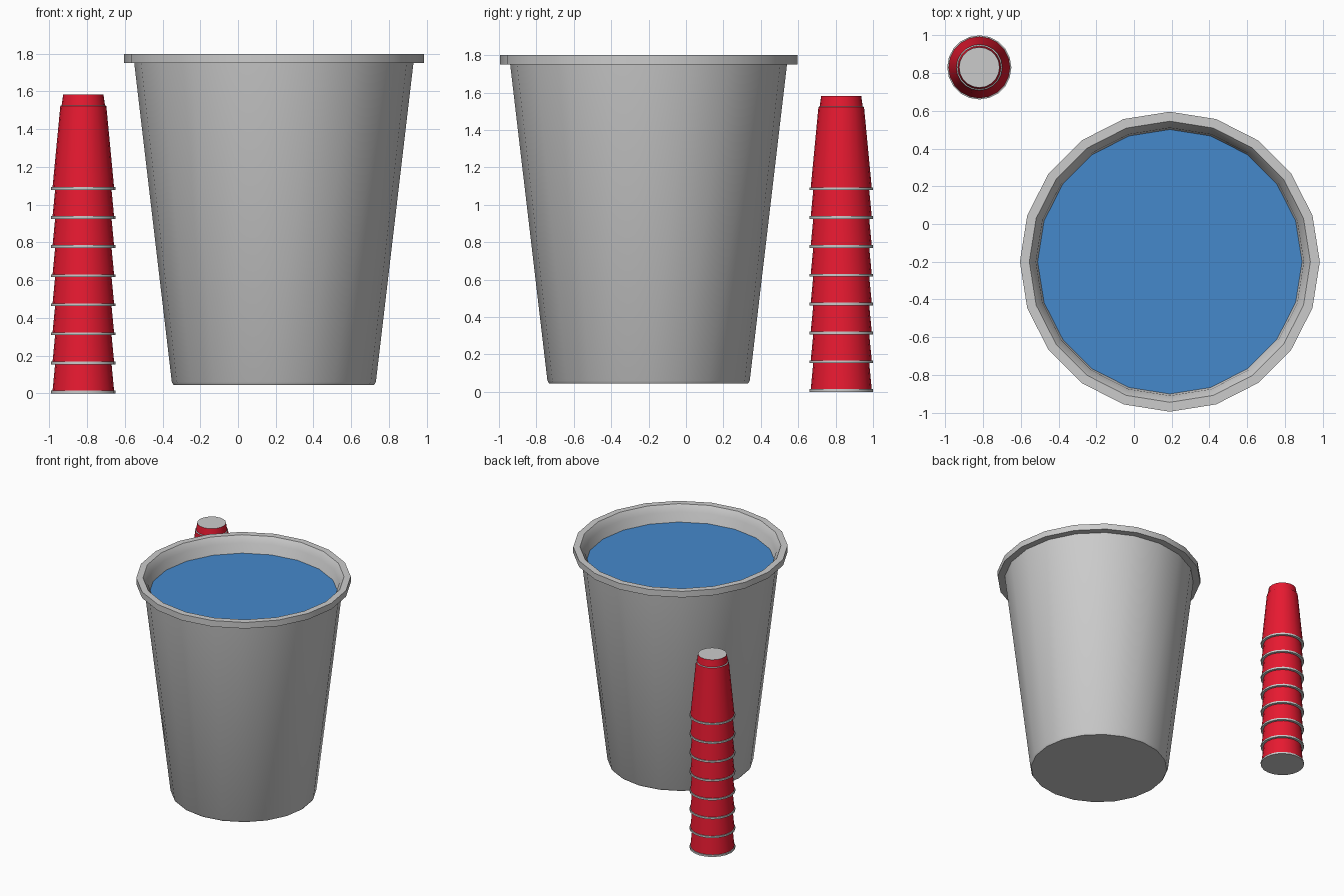
import bpy, bmesh
from math import cos, sin, tau, radians

if "Cube" in bpy.data.objects:
    bpy.data.objects.remove(bpy.data.objects["Cube"])

SIDES = 20


def material(name, rgb):
    m = bpy.data.materials.new(name)
    m.diffuse_color = (*rgb, 1)
    m.use_nodes = True
    m.node_tree.nodes["Principled BSDF"].inputs["Base Color"].default_value = m.diffuse_color
    return m


red = material("red", (0.8, 0.01, 0.03))
blue = material("blue", (0.06, 0.25, 0.6))
grey = material("grey", (0.8, 0.8, 0.8))


def lathe(name, profile, location, mats=(), bands=None):
    """Spin (radius, z) points, cap both ends; bands gives a material per band."""
    bm = bmesh.new()
    rings = [[bm.verts.new((r * cos(tau * i / SIDES), r * sin(tau * i / SIDES), z))
              for i in range(SIDES)] for r, z in profile]
    for k, (a, b) in enumerate(zip(rings, rings[1:])):
        for i in range(SIDES):
            j = (i + 1) % SIDES
            f = bm.faces.new((a[i], a[j], b[j], b[i]))
            f.material_index = bands[k] if bands else 0
    bm.faces.new(rings[0][::-1])
    if len(rings) > 1:
        bm.faces.new(rings[-1])
    else:
        bmesh.ops.reverse_faces(bm, faces=bm.faces[:])
    mesh = bpy.data.meshes.new(name)
    bm.to_mesh(mesh)
    bm.free()
    for m in mats:
        mesh.materials.append(m)
    obj = bpy.data.objects.new(name, mesh)
    obj.location = location
    bpy.context.collection.objects.link(obj)
    bpy.ops.object.select_all(action='DESELECT')
    obj.select_set(True)
    bpy.context.view_layer.objects.active = obj
    bpy.ops.object.shade_smooth_by_angle(angle=radians(35))
    return obj


# Bucket: outer wall, rolled rim, inner wall and floor
lathe("bucket",
      [(0.532, 0.045), (0.541, 0.06), (0.74, 1.75), (0.795, 1.75),
       (0.795, 1.80), (0.745, 1.80), (0.71, 1.75), (0.52, 0.08)],
      (0.19, -0.2, 0))

# Water surface
lathe("water", [(0.702, 1.67)], (0.19, -0.2, 0), [blue])

# Upside-down stacked cups: grey lip, red wall, grey ledge, red foot, grey base
cup_profile = [(0.17, 0), (0.17, 0.015), (0.163, 0.015), (0.122, 0.445),
               (0.115, 0.449), (0.107, 0.505)]
for n in range(8):
    lathe(f"cup_{n + 1}", cup_profile, (-0.82, 0.83, n * 0.154),
          [grey, red], [0, 0, 1, 0, 1])
